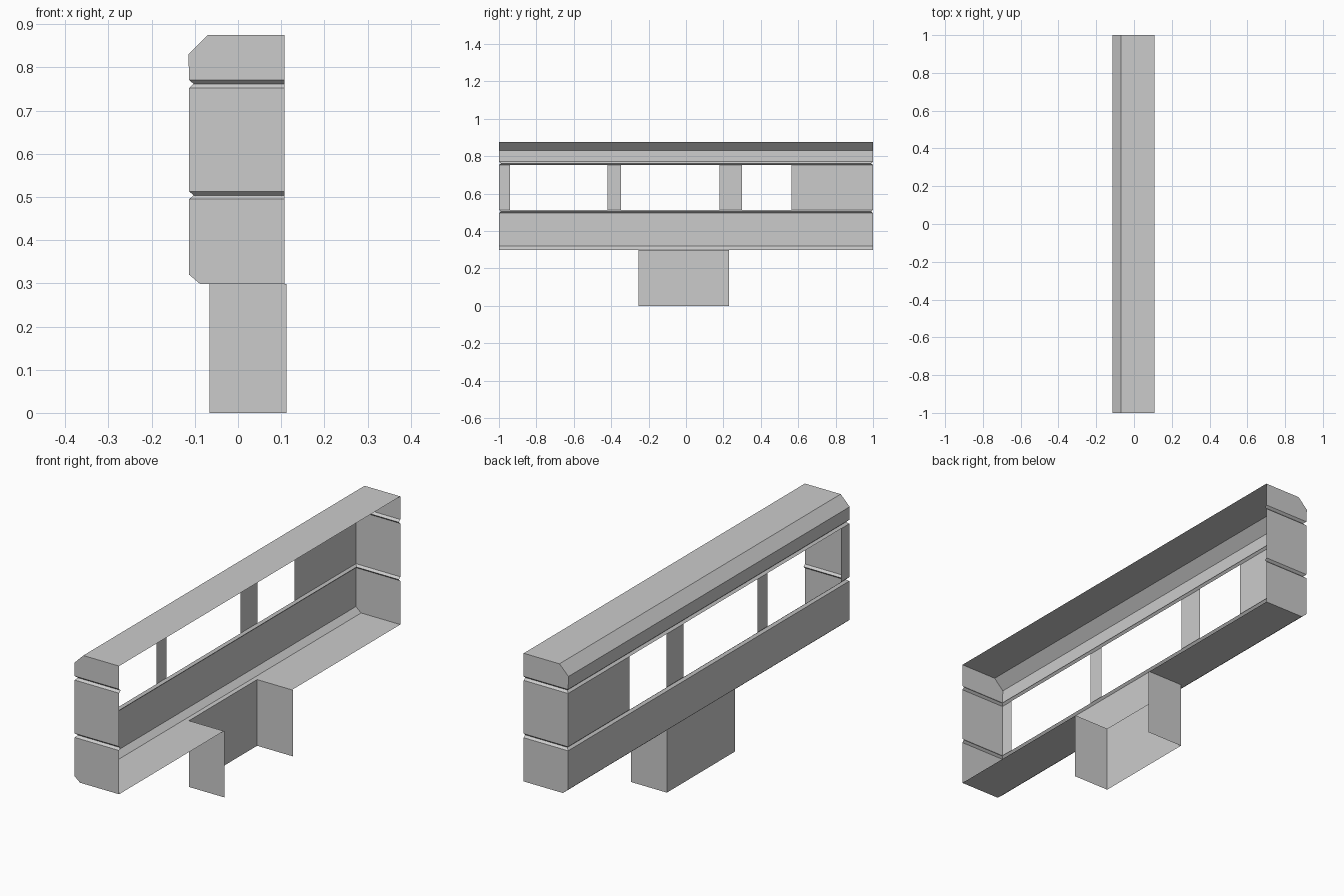
import bpy

if "Cube" in bpy.data.objects:
    bpy.data.objects.remove(bpy.data.objects["Cube"])

XR = 0.108            # open side of the shell
XL = -0.113           # closed long side


def make(name, quads):
    """Create a flat-shaded sheet object from a list of polygons, sharing vertices."""
    verts, index, faces = [], {}, []
    for q in quads:
        for p in q:
            if p not in index:
                index[p] = len(verts)
                verts.append(p)
        faces.append([index[p] for p in q])
    me = bpy.data.meshes.new(name)
    me.from_pydata(verts, [], faces)
    me.update()
    ob = bpy.data.objects.new(name, me)
    bpy.context.collection.objects.link(ob)
    return ob


def u_wall(levels):
    """Three-sided wall through levels of (z, long side x, end y)."""
    quads = []
    for (z0, x0, y0), (z1, x1, y1) in zip(levels, levels[1:]):
        a = [(XR, -y0, z0), (x0, -y0, z0), (x0, y0, z0), (XR, y0, z0)]
        b = [(XR, -y1, z1), (x1, -y1, z1), (x1, y1, z1), (XR, y1, z1)]
        for i in range(3):
            quads.append((a[i + 1], a[i], b[i], b[i + 1]))
    return quads


def groove(z):
    """V-shaped groove running round the three sides."""
    return [(z - 0.009, XL, 1.0), (z, XL + 0.01, 0.99), (z + 0.009, XL, 1.0)]


def flat(x0, x1, y0, y1, z):
    return ((x0, y0, z), (x1, y0, z), (x1, y1, z), (x0, y1, z))


LOW, HIGH = 0.504, 0.762
S0, S1, SX = -0.255, 0.23, -0.066    # support extents
FX, FZ = -0.087, 0.298               # floor edge

# Lower band with chamfered bottom edge, and floor notched over the support
floor = [flat(FX, XR, S1, 1.0, FZ), flat(FX, XR, -1.0, S0, FZ),
         flat(FX, SX, S0, S1, FZ)]
floor = [tuple(reversed(f)) for f in floor]
make("lower_band", u_wall([(FZ, FX, 1.0), (0.32, XL, 1.0), groove(LOW)[0]]) + floor)

# Grooves between the bands
make("lower_groove", u_wall(groove(LOW)))
make("upper_groove", u_wall(groove(HIGH)))

# Middle band: end panels and pillars between the window openings
z0, z1 = LOW + 0.009, HIGH - 0.009
panels = [((XL, b, z0), (XL, a, z0), (XL, a, z1), (XL, b, z1))
          for a, b in ((-1.0, -0.94), (-0.42, -0.347), (0.178, 0.30), (0.563, 1.0))]
ends = [((XL, -1.0, z0), (XR, -1.0, z0), (XR, -1.0, z1), (XL, -1.0, z1)),
        ((XR, 1.0, z0), (XL, 1.0, z0), (XL, 1.0, z1), (XR, 1.0, z1))]
make("window_panels", panels + ends)

# Roof band with chamfered upper edge
make("roof_band", u_wall([(HIGH + 0.009, XL, 1.0), (0.83, XL - 0.002, 1.0), (0.875, -0.07, 1.0)])
     + [flat(-0.07, XR, -1.0, 1.0, 0.875)])

# Support box, open at the bottom and on one side
SR = 0.112
path = [(SR, S0), (SX, S0), (SX, S1), (SR, S1)]
make("support", [((*q, 0.0), (*p, 0.0), (*p, FZ), (*q, FZ)) for p, q in zip(path, path[1:])])
